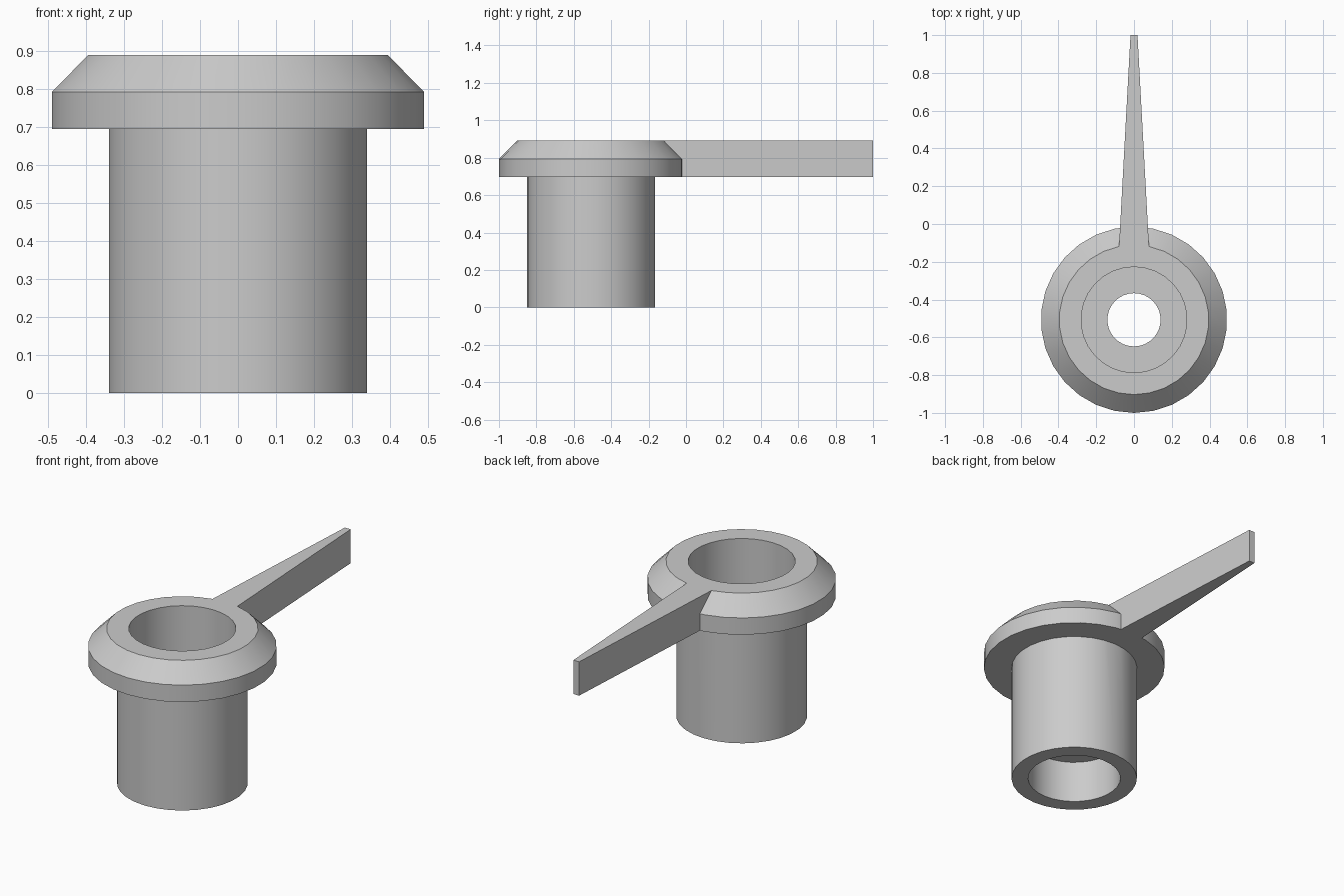
import bpy
import bmesh
import math

cube = bpy.data.objects.get("Cube")
if cube:
    bpy.data.objects.remove(cube, do_unlink=True)

AXIS_Y = -0.507
SIDES = 30
TOP, RIM, FLANGE_BASE = 0.891, 0.793, 0.696

grey = bpy.data.materials.new("plain grey")
grey.use_nodes = True
colour = (0.6, 0.6, 0.6, 1)
grey.diffuse_color = colour
grey.node_tree.nodes["Principled BSDF"].inputs["Base Color"].default_value = colour


def finish(name, bm):
    bmesh.ops.recalc_face_normals(bm, faces=bm.faces)
    mesh = bpy.data.meshes.new(name)
    bm.to_mesh(mesh)
    bm.free()
    mesh.materials.append(grey)
    obj = bpy.data.objects.new(name, mesh)
    bpy.context.collection.objects.link(obj)
    return obj


def lathe(name, profile):
    """Revolve a closed (radius, z) profile about the sleeve axis."""
    bm = bmesh.new()
    rings = []
    for i in range(SIDES):
        a = math.pi / 2 + math.tau * i / SIDES
        rings.append([bm.verts.new((r * math.cos(a), AXIS_Y + r * math.sin(a), z))
                      for r, z in profile])
    n = len(profile)
    for i, ring in enumerate(rings):
        after = rings[(i + 1) % SIDES]
        for j in range(n):
            k = (j + 1) % n
            bm.faces.new((ring[j], after[j], after[k], ring[k]))
    return finish(name, bm)


def prism(name, outline, z0, z1):
    """Extrude an (x, y) outline upwards."""
    bm = bmesh.new()
    base = bm.faces.new([bm.verts.new((x, y, z0)) for x, y in outline])
    out = bmesh.ops.extrude_face_region(bm, geom=[base])
    moved = [v for v in out["geom"] if isinstance(v, bmesh.types.BMVert)]
    bmesh.ops.translate(bm, verts=moved, vec=(0, 0, z1 - z0))
    return finish(name, bm)


# Sleeve with chamfered flange, upper bore, inner shelf and lower socket
sleeve = lathe("flanged_sleeve", [
    (0.342, 0), (0.342, FLANGE_BASE), (0.493, FLANGE_BASE), (0.493, RIM),
    (0.396, TOP), (0.28, TOP), (0.28, 0.345), (0.141, 0.345),
    (0.141, 0.246), (0.252, 0.246), (0.252, 0)])

# Tapered pointer reaching backwards, merged into the flange
pointer = prism("tapered_pointer",
                [(-0.082, -0.17), (0.082, -0.17), (0.0185, 1), (-0.0185, 1)],
                FLANGE_BASE, TOP)
join = sleeve.modifiers.new("join_pointer", "BOOLEAN")
join.operation = "UNION"
join.solver = "EXACT"
join.object = pointer

bpy.ops.object.select_all(action="DESELECT")
sleeve.select_set(True)
bpy.context.view_layer.objects.active = sleeve
bpy.ops.object.modifier_apply(modifier=join.name)
bpy.data.objects.remove(pointer, do_unlink=True)
bpy.ops.object.shade_smooth_by_angle(angle=math.radians(30))
